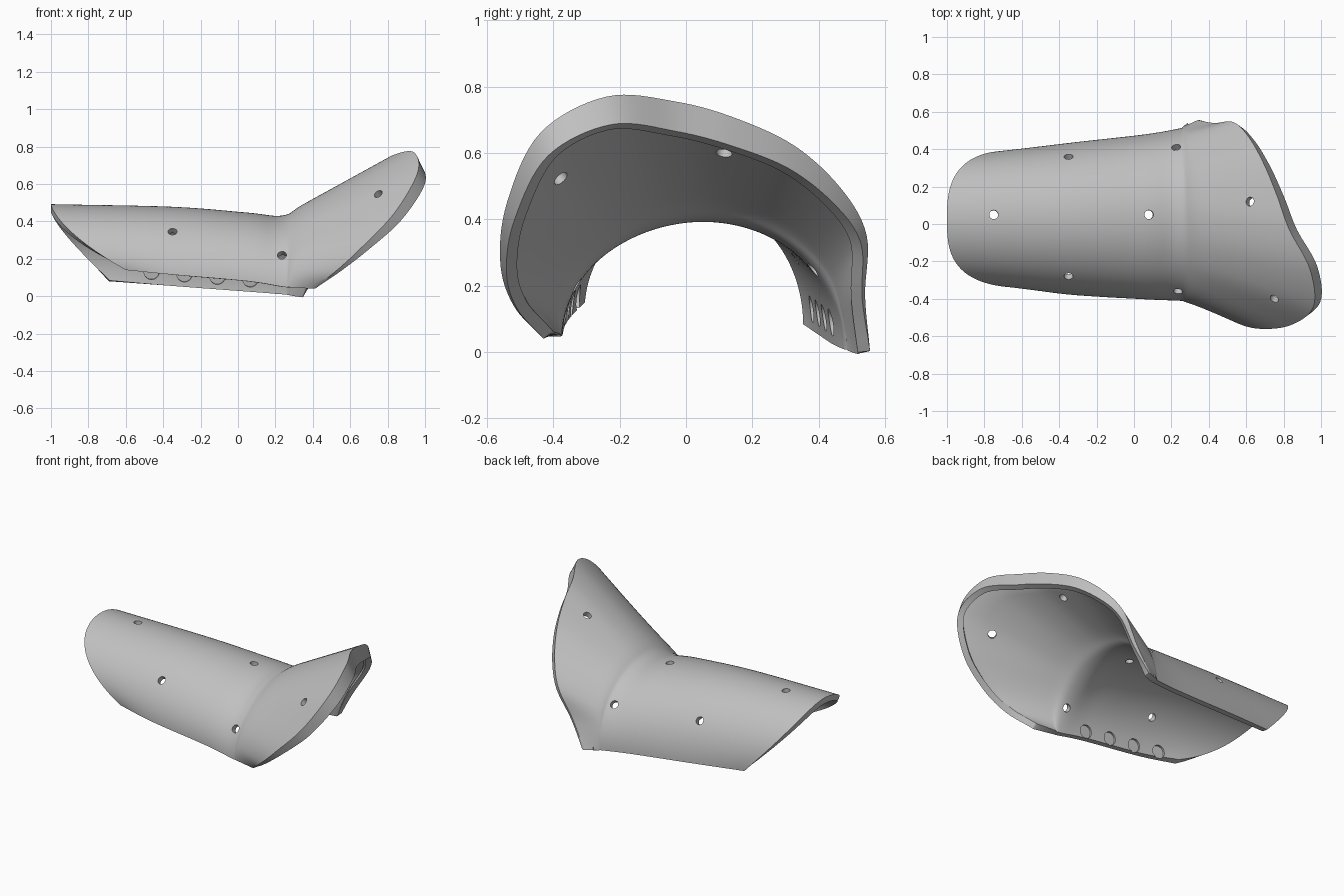
import bpy, bmesh
from math import sin, cos, pi
from mathutils import Vector
from mathutils.bvhtree import BVHTree

cube = bpy.data.objects.get("Cube")
if cube:
    bpy.data.objects.remove(cube, do_unlink=True)

ACROSS = 96     # segments from one lower edge over the top to the other
STEPS = 8       # rows between neighbouring stations
THICK = 0.037

grey = bpy.data.materials.new("matte grey")
grey.use_nodes = True
colour = (0.53, 0.53, 0.53, 1)
grey.diffuse_color = colour
grey.node_tree.nodes["Principled BSDF"].inputs["Base Color"].default_value = colour


def spline(pts, t):
    """Point on a smooth curve through pts, t from 0 to 1."""
    f = t * (len(pts) - 1)
    i = min(int(f), len(pts) - 2)
    f -= i
    b, c = pts[i], pts[i + 1]
    a = pts[i - 1] if i else b * 2 - c
    d = pts[i + 2] if i + 2 < len(pts) else c * 2 - b
    return (b * 2 + (c - a) * f + (a * 2 - b * 5 + c * 4 - d) * f ** 2
            + (b * 3 - a - c * 3 + d) * f ** 3) * 0.5


def arch(t, x, centre, half, top, low_right, low_left, sweep=0):
    """Point on an elliptic arch; sweep pulls the lower ends forward."""
    a = (t - 0.5) * pi
    low = low_right + (low_left - low_right) * t
    return Vector((x + sweep * max(0, 1 - cos(a)) ** 1.4,
                   centre + half * sin(a), low + (top - low) * cos(a)))


# Edge of the flared hand end, from one lower corner to the other
rim = [Vector(p) for p in (
    (.40, -.43, .04), (.53, -.52, .14), (.67, -.56, .27), (.84, -.54, .45),
    (.96, -.44, .66), (.94, -.24, .77), (.83, -.03, .755), (.765, .15, .705),
    (.69, .33, .62), (.61, .47, .49), (.53, .545, .35), (.43, .54, .17),
    (.34, .555, .003))]


def stations(t):
    end = spline(rim, t)
    throat = arch(t, .24, .05, .46, .432, .05, .01)
    return [arch(t, -1, .025, .365, .492, .14, .08, .4 - .09 * t),
            arch(t, -.35, .028, .405, .478, .115, .055),
            arch(t, .05, .038, .44, .447, .08, .025),
            throat, throat.lerp(end, .22), end]


# Outer skin, ending in a small turned-down lip
columns = []
for j in range(ACROSS + 1):
    t = j / ACROSS
    line = stations(t)
    rows = (len(line) - 1) * STEPS
    column = [spline(line, i / rows) for i in range(rows + 1)]
    e, s = column[-1], sin(pi * t)
    column.append(e + Vector((.012 + .028 * s, -.065 * e.y * s, -.09 * s * s)))
    columns.append(column)
n = len(columns[0])
verts = [p for column in columns for p in column]
faces = [(j * n + i, j * n + i + 1, (j + 1) * n + i + 1, (j + 1) * n + i)
         for j in range(ACROSS) for i in range(n - 1)]
mesh = bpy.data.meshes.new("splint_shell")
mesh.from_pydata(verts, [], faces)
mesh.materials.append(grey)
shell = bpy.data.objects.new("splint_shell", mesh)
bpy.context.collection.objects.link(shell)
skin = BVHTree.FromPolygons(verts, faces)

# Cutters: through holes and shallow round pockets inside the side walls
cut = bmesh.new()


def drill(origin, direction, radius, near, far):
    """Cylinder along the skin normal between two depths below the skin."""
    point, normal, _, _ = skin.ray_cast(Vector(origin), Vector(direction))
    if point is None:
        return
    spin = normal.to_track_quat('Z', 'Y').to_matrix().to_4x4()
    spin.translation = point - normal * (near + far) / 2
    bmesh.ops.create_cone(cut, cap_ends=True, segments=28, radius1=radius,
                          radius2=radius, depth=far - near, matrix=spin)


for x, y in ((-.75, .05), (.08, .05), (.62, .12), (-.35, .36),
             (.225, .41), (-.35, -.28), (.235, -.36), (.75, -.4)):
    drill((x, y, 2), (0, 0, -1), .024, -.06, .1)
for side in (-1, 1):
    for k in range(4):
        x = -.465 + .176 * k
        z = (.135 if side > 0 else .165) - .013 * k
        drill((x, 0, z), (0, side, 0), .041, THICK - .012, THICK + .02)

cut_mesh = bpy.data.meshes.new("hole_cutters")
cut.to_mesh(cut_mesh)
cut.free()
cutters = bpy.data.objects.new("hole_cutters", cut_mesh)
cutters.hide_render = True
bpy.context.collection.objects.link(cutters)

# Wall thickness, then the holes
solid = shell.modifiers.new("wall", 'SOLIDIFY')
solid.thickness = THICK
solid.offset = -1
holes = shell.modifiers.new("holes", 'BOOLEAN')
holes.operation = 'DIFFERENCE'
holes.solver = 'EXACT'
holes.object = cutters
bpy.ops.object.select_all(action='DESELECT')
bpy.context.view_layer.objects.active = shell
shell.select_set(True)
for name in ("wall", "holes"):
    bpy.ops.object.modifier_apply(modifier=name)
bpy.data.objects.remove(cutters, do_unlink=True)
bpy.ops.object.shade_smooth_by_angle(angle=pi / 6)
